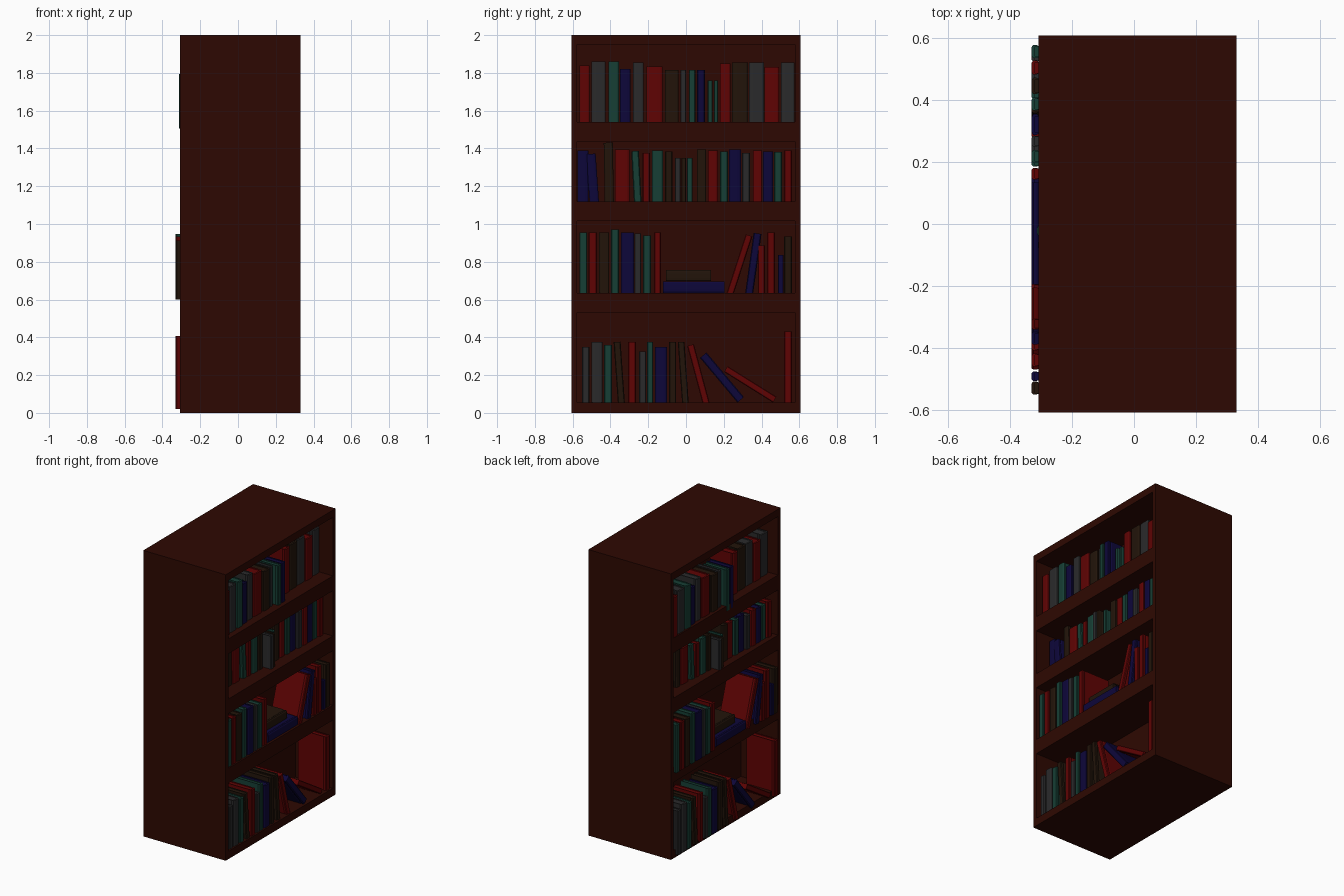
import bpy
import bmesh
import random
from math import radians
from mathutils import Matrix, Vector

random.seed(4)

default = bpy.data.objects.get("Cube")
if default:
    bpy.data.objects.remove(default, do_unlink=True)


def make_material(name, rgb):
    mat = bpy.data.materials.new(name)
    mat.use_nodes = True
    colour = (*rgb, 1)
    mat.diffuse_color = colour
    mat.node_tree.nodes["Principled BSDF"].inputs["Base Color"].default_value = colour
    return mat


WOOD = make_material("dark_wood", (.027, .0025, .0005))
COLOURS = {
    "red": make_material("red_cloth", (.115, .001, .001)),
    "blue": make_material("blue_cloth", (.004, .002, .042)),
    "teal": make_material("teal_cloth", (.008, .049, .035)),
    "grey": make_material("grey_cloth", (.023, .023, .024)),
    "brown": make_material("brown_cloth", (.016, .007, .003)),
}


def add_prism(bm, outline, z0, z1):
    """Extrude a plan outline from z0 up to z1."""
    face = bm.faces.new([bm.verts.new((x, y, z0)) for x, y in outline])
    top = bmesh.ops.extrude_face_region(bm, geom=[face])["geom"]
    verts = [v for v in top if isinstance(v, bmesh.types.BMVert)]
    bmesh.ops.translate(bm, verts=verts, vec=(0, 0, z1 - z0))


def add_box(bm, xs, ys, zs):
    (x0, x1), (y0, y1) = xs, ys
    add_prism(bm, [(x0, y0), (x1, y0), (x1, y1), (x0, y1)], *zs)


def finish_mesh(bm, name, mat):
    bmesh.ops.recalc_face_normals(bm, faces=bm.faces)
    mesh = bpy.data.meshes.new(name)
    bm.to_mesh(mesh)
    bm.free()
    mesh.materials.append(mat)
    return mesh


def add_object(name, mesh, matrix=None):
    obj = bpy.data.objects.new(name, mesh)
    if matrix is not None:
        obj.matrix_world = matrix
    bpy.context.collection.objects.link(obj)
    return obj


# Double-sided case: boards that span the depth, plus a central divider
BACK, FRONT, HALF, SIDE = -.308, .33, .607, .03


def board(name, xs, ys, zs):
    bm = bmesh.new()
    add_box(bm, xs, ys, zs)
    add_object(name, finish_mesh(bm, name, WOOD))


depth = (BACK, FRONT)
inner = (SIDE - HALF, HALF - SIDE)
board("front_side_panel", depth, (-HALF, inner[0]), (0, 2))
board("rear_side_panel", depth, (inner[1], HALF), (0, 2))
board("central_divider", (-.02, .04), inner, (.02, 1.98))
SHELVES = {
    "base_board": (0, .055),
    "lower_shelf": (.531, .635),
    "middle_shelf": (1.017, 1.12),
    "upper_shelf": (1.436, 1.54),
    "top_board": (1.949, 2),
}
for shelf_name, span in SHELVES.items():
    board(shelf_name, depth, inner, span)


# Book: a wrapped cover with rounded spine and hinge grooves, round a page block
def book_mesh(name, colour, width, height, deep):
    t = width * .12
    half = [(-deep, 0), (-.03, 0), (-.023, t * .6), (-.016, 0),
            (-.006, 0), (-.001, width * .12), (0, width * .3)]
    outline = half + [(x, width - y) for x, y in reversed(half)]
    outline += [(-deep, width - t), (-.012, width - t), (-.012, t), (-deep, t)]
    bm = bmesh.new()
    add_prism(bm, outline, 0, height)
    add_box(bm, (-deep + .005, -.012), (t, width - t), (.005, height - .005))
    return finish_mesh(bm, name, COLOURS[colour])


# Each book: colour, resting y, width, height, then optional lean in degrees,
# lift above the shelf, and how far it is pulled out of its row
top_row = [
    ("red", -.565, .055, .3), ("grey", -.5, .075, .32), ("teal", -.41, .055, .32),
    ("blue", -.35, .055, .28), ("grey", -.28, .055, .315), ("red", -.21, .085, .295),
    ("brown", -.11, .07, .275), ("grey", -.03, .03, .275),
    ("teal", .015, .035, .275, 0, 0, .035), ("blue", .058, .042, .275, 0, 0, .045),
    ("teal", .115, .026, .22), ("teal", .147, .022, .22),
    ("red", .18, .055, .31), ("brown", .243, .085, .315), ("grey", .333, .08, .315),
    ("red", .415, .078, .29), ("grey", .503, .072, .315),
]
third_row = [
    ("blue", -.575, .058, .27), ("blue", -.51, .05, .25, -4), ("brown", -.43, .048, .31, -1),
    ("red", -.375, .075, .275), ("teal", -.275, .04, .265, -3), ("red", -.23, .04, .255),
    ("teal", -.18, .058, .27), ("brown", -.11, .038, .265),
    ("grey", -.058, .03, .23, 0, 0, .06), ("brown", -.025, .025, .23, 0, 0, .045),
    ("teal", .005, .03, .23, 0, 0, .015), ("brown", .058, .048, .275),
    ("red", .116, .053, .27), ("teal", .18, .042, .265), ("blue", .227, .063, .275),
    ("grey", .296, .042, .255), ("red", .354, .048, .27), ("blue", .407, .053, .265),
    ("teal", .465, .042, .26), ("red", .518, .042, .27),
]
second_row = [
    ("teal", -.565, .042, .32), ("red", -.515, .045, .32), ("brown", -.46, .053, .32),
    ("teal", -.396, .042, .335), ("blue", -.343, .068, .32), ("grey", -.273, .035, .315),
    ("teal", -.227, .042, .305), ("red", -.17, .038, .32), ("blue", -.122, .06, .327, 90),
    ("brown", -.107, .06, .24, 90, .062, -.035), ("red", .25, .037, .315, 18),
    ("blue", .354, .042, .315, 8), ("red", .38, .038, .25), ("red", .428, .042, .32),
    ("blue", .486, .03, .2), ("brown", .518, .042, .3),
]
bottom_row = [
    ("grey", -.55, .038, .295), ("grey", -.5, .058, .32), ("teal", -.433, .042, .305),
    ("brown", -.36, .037, .32, -4), ("red", -.306, .042, .32), ("grey", -.248, .037, .27),
    ("teal", -.206, .032, .32), ("blue", -.164, .063, .295), ("brown", -.09, .038, .32),
    ("brown", -.02, .035, .32, -4), ("red", .09, .037, .31, -15),
    ("blue", .272, .045, .308, -40), ("red", .46, .036, .305, -58), ("red", .52, .04, .375),
]

# Rear set: the same books turned about and set slightly lower and further out
TURN = Matrix.Translation((-.01, .011, -.022)) @ Matrix.Rotation(radians(180), 4, "Z")
SINK = .013


def place_book(name, floor, spine_x, deep, colour, y, width, height,
               lean=0, lift=0, pull=0):
    upright = abs(lean) < 30
    mesh = book_mesh(name, colour, width, height + SINK * upright, deep)
    # A book leaning towards +y pivots on its other bottom edge
    if lean > 0:
        mesh.transform(Matrix.Translation((0, -width, 0)))
    pose = Matrix.Translation(Vector((spine_x + pull, y, floor + lift - SINK * upright)))
    pose = pose @ Matrix.Rotation(-radians(lean), 4, "X")
    add_object(name + "_right", mesh, pose)
    add_object(name + "_left", mesh, TURN @ pose)


# Row: books, floor shelf, spine position at its two ends, unevenness, book depth
ROWS = {
    "top_row": (top_row, "upper_shelf", (.3, .225), .008, .18),
    "third_row": (third_row, "middle_shelf", (.225, .265), .006, .18),
    "second_row": (second_row, "lower_shelf", (.32, .32), 0, .22),
    "bottom_row": (bottom_row, "base_board", (.32, .32), 0, .22),
}
for row_name, (books, shelf_name, ends, uneven, deep) in ROWS.items():
    for i, book in enumerate(books):
        along = i / (len(books) - 1)
        spine_x = ends[0] + (ends[1] - ends[0]) * along + random.uniform(-uneven, uneven)
        place_book(f"{row_name}_book_{i + 1}", SHELVES[shelf_name][1],
                   spine_x, deep, *book)
